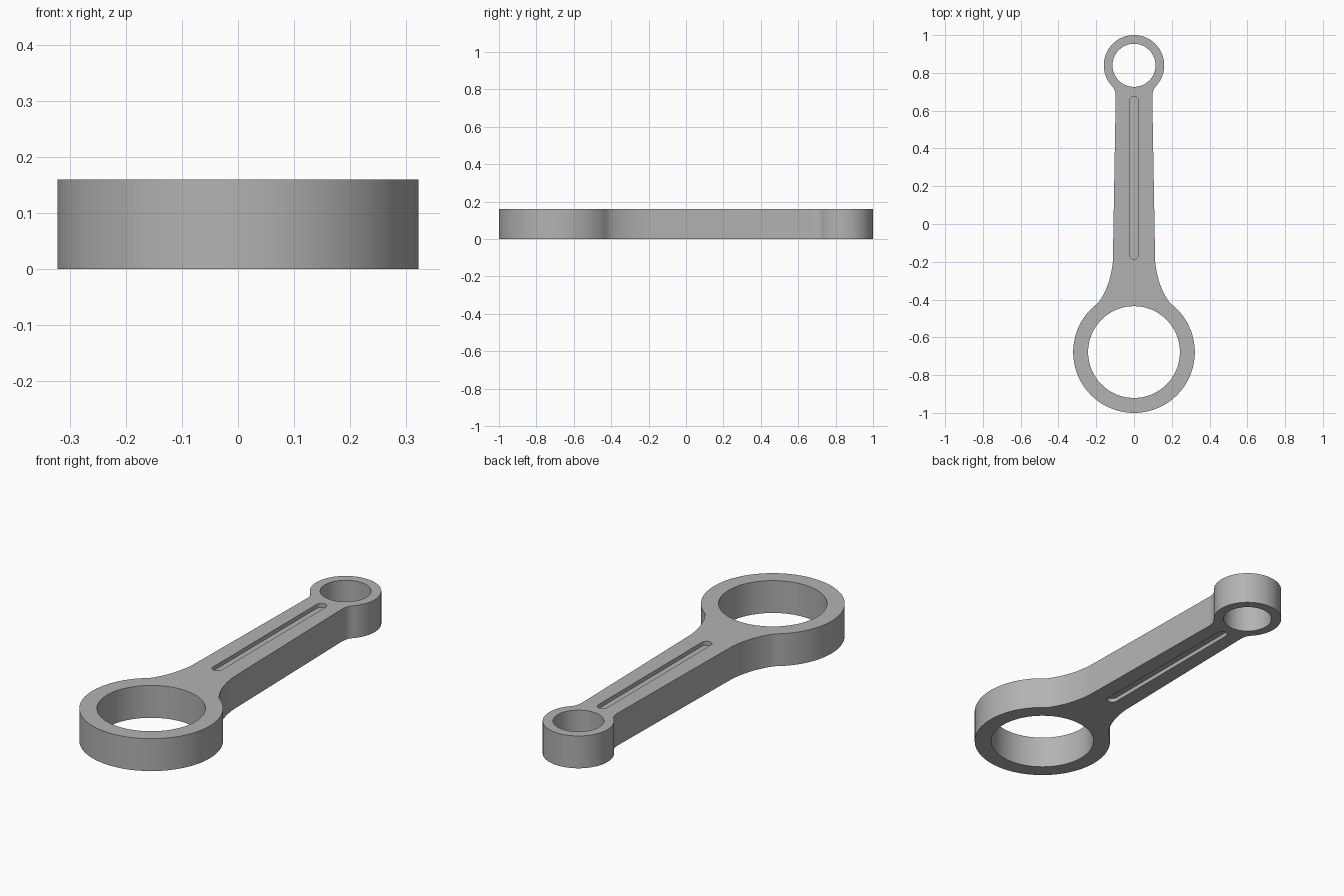
import bpy, bmesh, math

if "Cube" in bpy.data.objects:
    bpy.data.objects.remove(bpy.data.objects["Cube"])

HEIGHT = 0.16
POCKET = 0.02
BIG_Y, BIG_R, BIG_HOLE = -0.678, 0.322, 0.243
SMALL_Y, SMALL_R, SMALL_HOLE = 0.84, 0.16, 0.114

steel = bpy.data.materials.new("steel grey")
steel.use_nodes = True
grey = (0.45, 0.45, 0.45, 1)
steel.diffuse_color = grey
steel.node_tree.nodes["Principled BSDF"].inputs["Base Color"].default_value = grey


def arc(cy, r, start, end, n):
    """Points on a circle centred on the y axis, angles in radians."""
    return [(r * math.cos(a), cy + r * math.sin(a))
            for a in (start + (end - start) * i / n for i in range(n + 1))]


def bezier(p, q, r, n=10):
    """Quadratic fillet between two points, leaving out its ends."""
    ts = [i / n for i in range(1, n)]
    return [tuple((1 - t) ** 2 * a + 2 * t * (1 - t) * b + t * t * c
                  for a, b, c in zip(p, q, r)) for t in ts]


def prism(name, outline, z0, z1):
    """Solid made by extruding a closed outline upward."""
    bm = bmesh.new()
    base = bm.faces.new([bm.verts.new((x, y, z0)) for x, y in outline])
    top = bmesh.ops.extrude_face_region(bm, geom=[base])["geom"]
    bmesh.ops.translate(bm, vec=(0, 0, z1 - z0),
                        verts=[v for v in top if isinstance(v, bmesh.types.BMVert)])
    bmesh.ops.recalc_face_normals(bm, faces=bm.faces)
    mesh = bpy.data.meshes.new(name)
    bm.to_mesh(mesh)
    bm.free()
    mesh.materials.append(steel)
    obj = bpy.data.objects.new(name, mesh)
    bpy.context.collection.objects.link(obj)
    return obj


# Right half of the outline, from the big end up to the small end
big_join = math.radians(54)
small_join = math.radians(-43)
shank_low, shank_high = (0.112, -0.2), (0.097, 0.665)
half = arc(BIG_Y, BIG_R, -math.pi / 2, big_join, 48)
half += bezier(half[-1], (0.125, -0.33), shank_low)
half += [shank_low, shank_high]
eye = arc(SMALL_Y, SMALL_R, small_join, math.pi / 2, 40)
half += bezier(shank_high, (0.095, 0.71), eye[0], 6) + eye
mirrored = [(-x, y) for x, y in reversed(half[1:-1])]
rod = prism("connecting_rod", half + mirrored, 0, HEIGHT)

# Bores through both ends
cutters = [
    prism("big_bore_cutter", arc(BIG_Y, BIG_HOLE, 0, math.tau, 80)[:-1], -0.1, HEIGHT + 0.1),
    prism("small_bore_cutter", arc(SMALL_Y, SMALL_HOLE, 0, math.tau, 64)[:-1], -0.1, HEIGHT + 0.1),
]

# Shallow round-ended pockets in the top and bottom of the shank
slot_r = 0.025
slot = arc(0.65, slot_r, 0, math.pi, 12) + arc(-0.16, slot_r, math.pi, math.tau, 12)
cutters.append(prism("top_pocket_cutter", slot, HEIGHT - POCKET, HEIGHT + 0.1))
cutters.append(prism("bottom_pocket_cutter", slot, -0.1, POCKET))

for cutter in cutters:
    cutter.hide_render = True
    mod = rod.modifiers.new(cutter.name, "BOOLEAN")
    mod.operation = "DIFFERENCE"
    mod.solver = "EXACT"
    mod.object = cutter

# Bake the cuts and remove the cutters
graph = bpy.context.evaluated_depsgraph_get()
baked = bpy.data.meshes.new_from_object(rod.evaluated_get(graph))
rod.modifiers.clear()
rod.data = baked
for cutter in cutters:
    bpy.data.objects.remove(cutter)

# Smooth the curved walls and keep the rims sharp
bpy.ops.object.select_all(action="DESELECT")
rod.select_set(True)
bpy.context.view_layer.objects.active = rod
bpy.ops.object.shade_smooth_by_angle(angle=math.radians(30))
